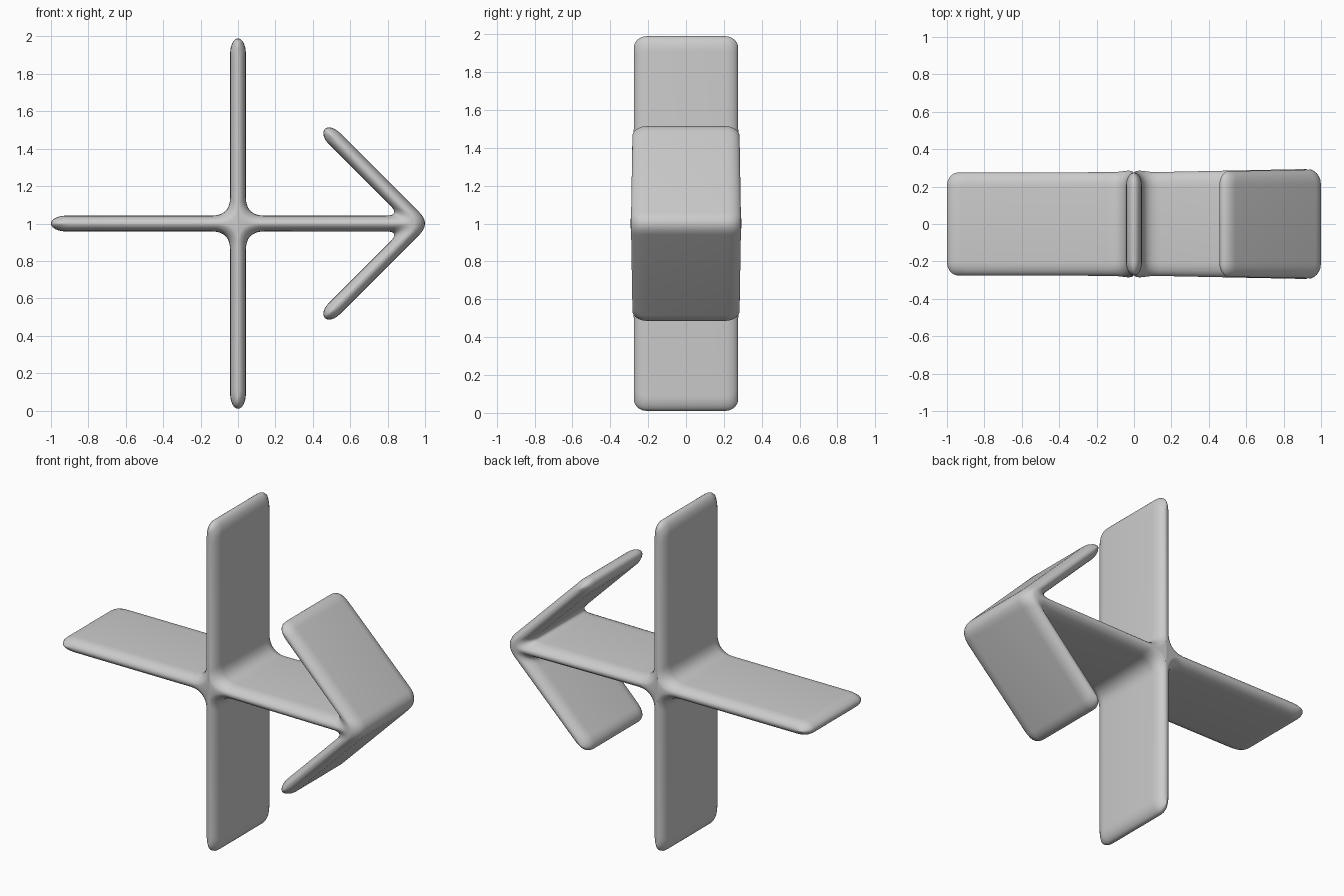
import bpy, bmesh, math
from mathutils import Vector

cube = bpy.data.objects.get("Cube")
if cube:
    bpy.data.objects.remove(cube)

HALF = 0.042      # half thickness of every blade
NECK = 0.97       # where the arrow's centre lines meet
DIAG = math.sqrt(0.5)
STEPS = 8


def fillet(corner, d_in, d_out, reach, end=1.0):
    """Rounded corner, entered along d_in and left along d_out."""
    c, pts = Vector(corner), []
    a, b = c - Vector(d_in) * reach, c + Vector(d_out) * reach
    for i in range(STEPS + 1):
        t = end * i / STEPS
        pts.append(a * (1 - t) ** 2 + c * 2 * t * (1 - t) + b * t * t)
    return pts


def blade_tip(end, direction, h, length, start=0.0):
    """Clockwise rounded end of a blade of half thickness h."""
    d = Vector(direction)
    side = Vector((d.y, -d.x))
    base = Vector(end) - d * length
    pts = []
    for i in range(2 * STEPS + 1):
        a = math.pi * (start + (1 - start) * i / (2 * STEPS))
        pts.append(base - side * h * math.cos(a) + d * length * math.sin(a))
    return pts


def outline(h, e):
    """Closed outline about the centre; h is half thickness, e shortens the ends."""
    back, up, right = Vector((-DIAG, DIAG)), Vector((0, 1)), Vector((1, 0))
    arm_end = Vector((NECK, 0)) + back * (0.715 - e)
    half = blade_tip((-1 + e, 0), (-1, 0), h, 0.08, 0.5)
    half += fillet((-h, h), right, up, 0.1)
    half += blade_tip((0, 0.99 - e), up, h, 0.08)
    half += fillet((h, h), -up, right, 0.1)
    half += fillet((NECK - h / DIAG - h, h), right, back, 0.08)
    half += blade_tip(arm_end, back, h, 0.07)
    half += fillet((NECK + h / DIAG, 0), -back, (-DIAG, -DIAG), 0.085, 0.5)
    return half + [Vector((p.x, -p.y)) for p in reversed(half[1:-1])]


def swell(p):
    """Slight widening of the arrow and of the joints."""
    s = 1 + 0.05 * math.exp(-(p.length / 0.08) ** 2)
    s += 0.04 * math.exp(-((p - Vector((0.9, 0))).length / 0.08) ** 2)
    return s + (0.03 if p.x + abs(p.y) > 0.84 and p.x > 0.4 else 0)


# Rings from the front rim to the back rim
quarter = [math.radians(a) for a in (0, 18, 36, 52, 66, 77, 84)]
rings = [(-1, a) for a in reversed(quarter)] + [(1, a) for a in quarter]
bm = bmesh.new()
loops = []
for sign, a in rings:
    y = sign * (0.205 + 0.07 * math.sin(a))
    pts = outline(HALF * math.cos(a), 0.06 * (1 - math.cos(a)))
    loops.append([bm.verts.new((p.x, y * swell(p), p.y + 1)) for p in pts])
for l0, l1 in zip(loops, loops[1:]):
    for i in range(len(l0)):
        j = (i + 1) % len(l0)
        bm.faces.new((l0[i], l0[j], l1[j], l1[i]))
bm.faces.new(loops[0])
bm.faces.new(loops[-1])
bmesh.ops.recalc_face_normals(bm, faces=bm.faces)

mesh = bpy.data.meshes.new("crossed_arrow_blades")
bm.to_mesh(mesh)
bm.free()
obj = bpy.data.objects.new("crossed_arrow_blades", mesh)
bpy.context.collection.objects.link(obj)

# Plain grey
grey = bpy.data.materials.new("light_grey")
grey.use_nodes = True
colour = (0.6, 0.6, 0.6, 1)
grey.diffuse_color = colour
grey.node_tree.nodes["Principled BSDF"].inputs["Base Color"].default_value = colour
mesh.materials.append(grey)

bpy.ops.object.select_all(action="DESELECT")
obj.select_set(True)
bpy.context.view_layer.objects.active = obj
bpy.ops.object.shade_smooth_by_angle(angle=math.radians(50))
